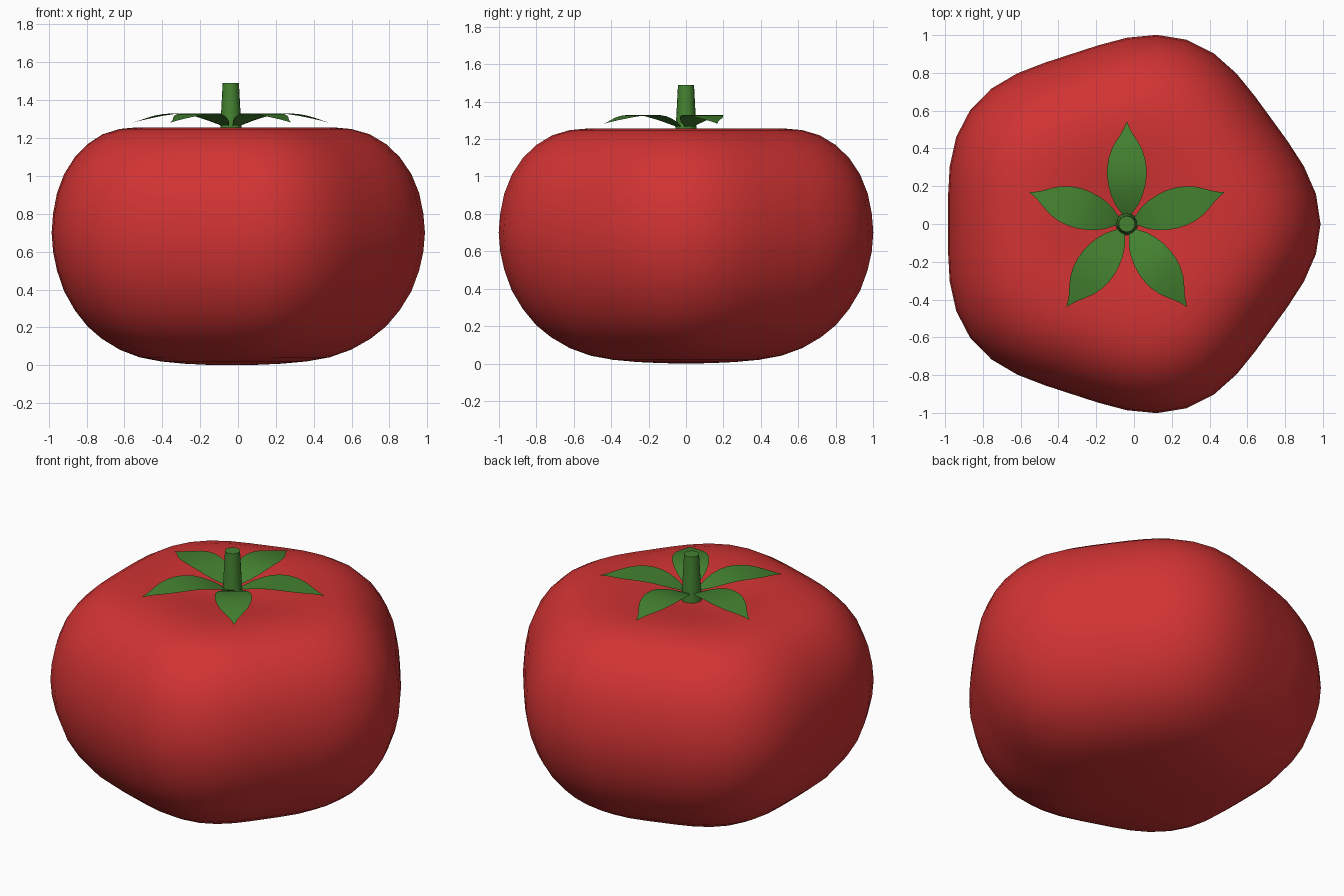
import bpy, bmesh
from math import sin, cos, pi, radians

cube = bpy.data.objects.get("Cube")
if cube:
    bpy.data.objects.remove(cube, do_unlink=True)

CX = -0.038  # axis of the fruit and its stalk
SIDES = 40


def make_material(name, color):
    mat = bpy.data.materials.new(name)
    mat.use_nodes = True
    mat.diffuse_color = color
    bsdf = mat.node_tree.nodes["Principled BSDF"]
    bsdf.inputs["Base Color"].default_value = color
    bsdf.inputs["Roughness"].default_value = 0.6
    return mat


def finish(bm, name, mat, angle):
    bmesh.ops.recalc_face_normals(bm, faces=bm.faces)
    mesh = bpy.data.meshes.new(name)
    bm.to_mesh(mesh)
    bm.free()
    mesh.materials.append(mat)
    obj = bpy.data.objects.new(name, mesh)
    bpy.context.collection.objects.link(obj)
    bpy.ops.object.select_all(action="DESELECT")
    obj.select_set(True)
    bpy.context.view_layer.objects.active = obj
    bpy.ops.object.shade_smooth_by_angle(angle=radians(angle))
    return obj


def lathe(profile, sides, lobe=0.0):
    """Closed turned shape from (radius, z) points; lobe adds five bulges."""
    bm = bmesh.new()
    rings = []
    for r, z in profile[1:-1]:
        ring = []
        for i in range(sides):
            a = 2 * pi * i / sides
            s = r * (1 + lobe * cos(5 * a))
            ring.append(bm.verts.new((CX + s * cos(a), s * sin(a), z)))
        rings.append(ring)
    bottom = bm.verts.new((CX, 0, profile[0][1]))
    top = bm.verts.new((CX, 0, profile[-1][1]))
    for i in range(sides):
        j = (i + 1) % sides
        bm.faces.new((bottom, rings[0][j], rings[0][i]))
        bm.faces.new((top, rings[-1][i], rings[-1][j]))
        for lo, hi in zip(rings, rings[1:]):
            bm.faces.new((lo[i], lo[j], hi[j], hi[i]))
    return bm


red = make_material("tomato red", (0.64, 0.033, 0.033, 1))
green = make_material("leaf green", (0.058, 0.225, 0.03, 1))

# Fruit: squat five-lobed body with a shallow dip at the top
body_profile = [
    (0, 0), (0.13, 0.002), (0.26, 0.008), (0.39, 0.02), (0.51, 0.042),
    (0.62, 0.082), (0.72, 0.14), (0.80, 0.205), (0.87, 0.29), (0.93, 0.39),
    (0.97, 0.5), (0.992, 0.6), (1, 0.7), (0.992, 0.8), (0.97, 0.91),
    (0.93, 1.01), (0.87, 1.1), (0.8, 1.168), (0.715, 1.22), (0.62, 1.248),
    (0.52, 1.257), (0.42, 1.255), (0.3, 1.242), (0.15, 1.218), (0, 1.205)]
fruit = [(r * 0.986, z) for r, z in body_profile]
finish(lathe(fruit, SIDES, 0.04), "fruit_body", red, 60)

# Stalk: short tapered peg
stalk = [(0, 1.19), (0.06, 1.19), (0.053, 1.3), (0.043, 1.49), (0, 1.49)]
finish(lathe(stalk, 16), "stalk", green, 50)

# Leaves: five thin arched blades, as rows of (distance, half width, height)
rows = [(0.03, 0.012, 1.255), (0.06, 0.03, 1.272), (0.1, 0.06, 1.29),
        (0.15, 0.083, 1.308), (0.2, 0.097, 1.322), (0.25, 0.104, 1.329),
        (0.3, 0.104, 1.33), (0.35, 0.096, 1.326), (0.4, 0.079, 1.318),
        (0.44, 0.056, 1.309), (0.48, 0.03, 1.299), (0.51, 0.014, 1.291),
        (0.54, 0.002, 1.283)]
for k in range(5):
    a = radians(90 + 72 * k)
    bm = bmesh.new()
    grid = []
    for d, w, z in rows:
        line = []
        for step in (-1, -0.5, 0, 0.5, 1):
            x, y = d, w * step
            line.append(bm.verts.new((CX + x * cos(a) - y * sin(a),
                                      x * sin(a) + y * cos(a), z)))
        grid.append(line)
    for near, far in zip(grid, grid[1:]):
        for i in range(4):
            bm.faces.new((near[i], far[i], far[i + 1], near[i + 1]))
    for f in bm.faces:
        f.normal_update()
    leaf = finish(bm, f"leaf_{k + 1}", green, 60)
    if leaf.data.polygons[0].normal.z < 0:
        leaf.data.flip_normals()
